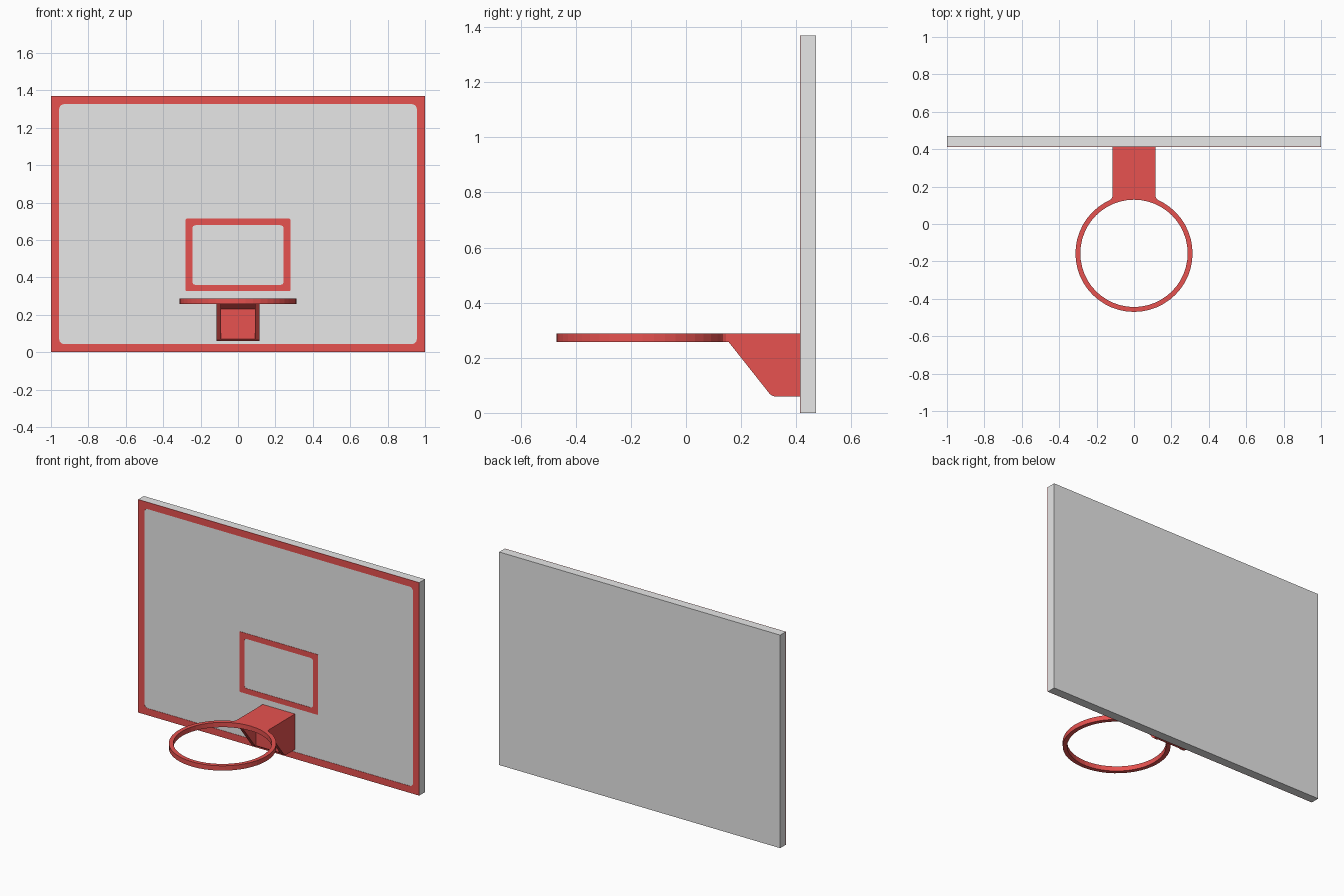
import bpy, bmesh, math

if "Cube" in bpy.data.objects:
    bpy.data.objects.remove(bpy.data.objects["Cube"])


def material(name, rgb):
    m = bpy.data.materials.new(name)
    m.diffuse_color = (*rgb, 1)
    m.use_nodes = True
    m.node_tree.nodes["Principled BSDF"].inputs["Base Color"].default_value = m.diffuse_color
    return m


GREY = material("board grey", (0.8, 0.8, 0.8))
RED = material("rim red", (0.8, 0.085, 0.08))


def make(name, verts, faces, mat):
    me = bpy.data.meshes.new(name)
    me.from_pydata(verts, [], faces)
    bm = bmesh.new()
    bm.from_mesh(me)
    bmesh.ops.recalc_face_normals(bm, faces=bm.faces)
    bm.to_mesh(me)
    bm.free()
    me.materials.append(mat)
    ob = bpy.data.objects.new(name, me)
    bpy.context.collection.objects.link(ob)
    return ob


def prism(name, profile, a, b, place, mat):
    """Extrude a closed 2D profile from a to b; place maps (u, v, t) to xyz."""
    n = len(profile)
    verts = [place(u, v, t) for t in (a, b) for u, v in profile]
    faces = [tuple(range(n)), tuple(range(n, 2 * n))]
    faces += [(i, (i + 1) % n, n + (i + 1) % n, n + i) for i in range(n)]
    return make(name, verts, faces, mat)


def ring(name, outer, inner, a, b, place, mat):
    """Band with rectangular section between two matching 2D loops."""
    n = len(outer)
    loops = [(outer, a), (outer, b), (inner, b), (inner, a)]
    verts = [place(u, v, t) for loop, t in loops for u, v in loop]
    faces = [(k * n + i, k * n + (i + 1) % n,
              (k + 1) % 4 * n + (i + 1) % n, (k + 1) % 4 * n + i)
             for k in range(4) for i in range(n)]
    return make(name, verts, faces, mat)


def round_rect(x, z0, z1, r, seg=4):
    pts = []
    centres = [(x - r, z1 - r), (r - x, z1 - r), (r - x, z0 + r), (x - r, z0 + r)]
    for q, (cx, cz) in enumerate(centres):
        for s in range(seg + 1):
            t = (q + s / seg) * math.pi / 2
            pts.append((cx + r * math.cos(t), cz + r * math.sin(t)))
    return pts


def circle(r, cy, n=48):
    return [(r * math.cos(2 * math.pi * i / n), cy + r * math.sin(2 * math.pi * i / n))
            for i in range(n)]


def along_x(u, v, t): return (t, u, v)
def along_y(u, v, t): return (u, t, v)
def along_z(u, v, t): return (u, v, t)


WALL, BACK, TOP = 0.415, 0.471, 1.37
RIM_Y, RIM_LOW, RIM_HIGH = -0.157, 0.257, 0.288

# Backboard with painted border and target frame
prism("backboard", [(-1, 0), (1, 0), (1, TOP), (-1, TOP)], WALL, BACK, along_y, GREY)
ring("board_border", round_rect(1, 0, TOP, 0.0005),
     round_rect(0.956, 0.044, TOP - 0.044, 0.025), WALL - 0.002, WALL + 0.001, along_y, RED)
ring("target_frame", round_rect(0.28, 0.326, 0.714, 0.006),
     round_rect(0.244, 0.36, 0.679, 0.017), WALL - 0.002, WALL + 0.001, along_y, RED)

# Hoop
ring("hoop", circle(0.313, RIM_Y), circle(0.287, RIM_Y), RIM_LOW, RIM_HIGH, along_z, RED)

# Neck plate whose front edge follows the hoop, with small flares
arc = [(0.3 * math.sin(t), RIM_Y + 0.3 * math.cos(t))
       for t in [math.radians(d) for d in range(-25, 26, 5)]]
prism("neck_plate", [(-0.115, WALL), (-0.115, 0.146), (-0.121, 0.134), (-0.136, 0.124)]
      + arc + [(0.136, 0.124), (0.121, 0.134), (0.115, 0.146), (0.115, WALL)],
      RIM_LOW, RIM_HIGH, along_z, RED)

# Side gussets
gusset = [(WALL, 0.06), (0.32, 0.06), (0.311, 0.063), (0.303, 0.07),
          (0.155, RIM_LOW), (0.155, 0.27), (WALL, 0.27)]
for side, s in (("left", -1), ("right", 1)):
    prism(side + "_gusset", gusset, s * 0.09, s * 0.115, along_x, RED)

# Mounting block between the gussets
prism("mounting_block", [(WALL, 0.06), (0.32, 0.06), (0.31, 0.07), (0.31, 0.23),
                         (0.27, RIM_LOW), (0.27, 0.27), (WALL, 0.27)],
      -0.09, 0.09, along_x, RED)
